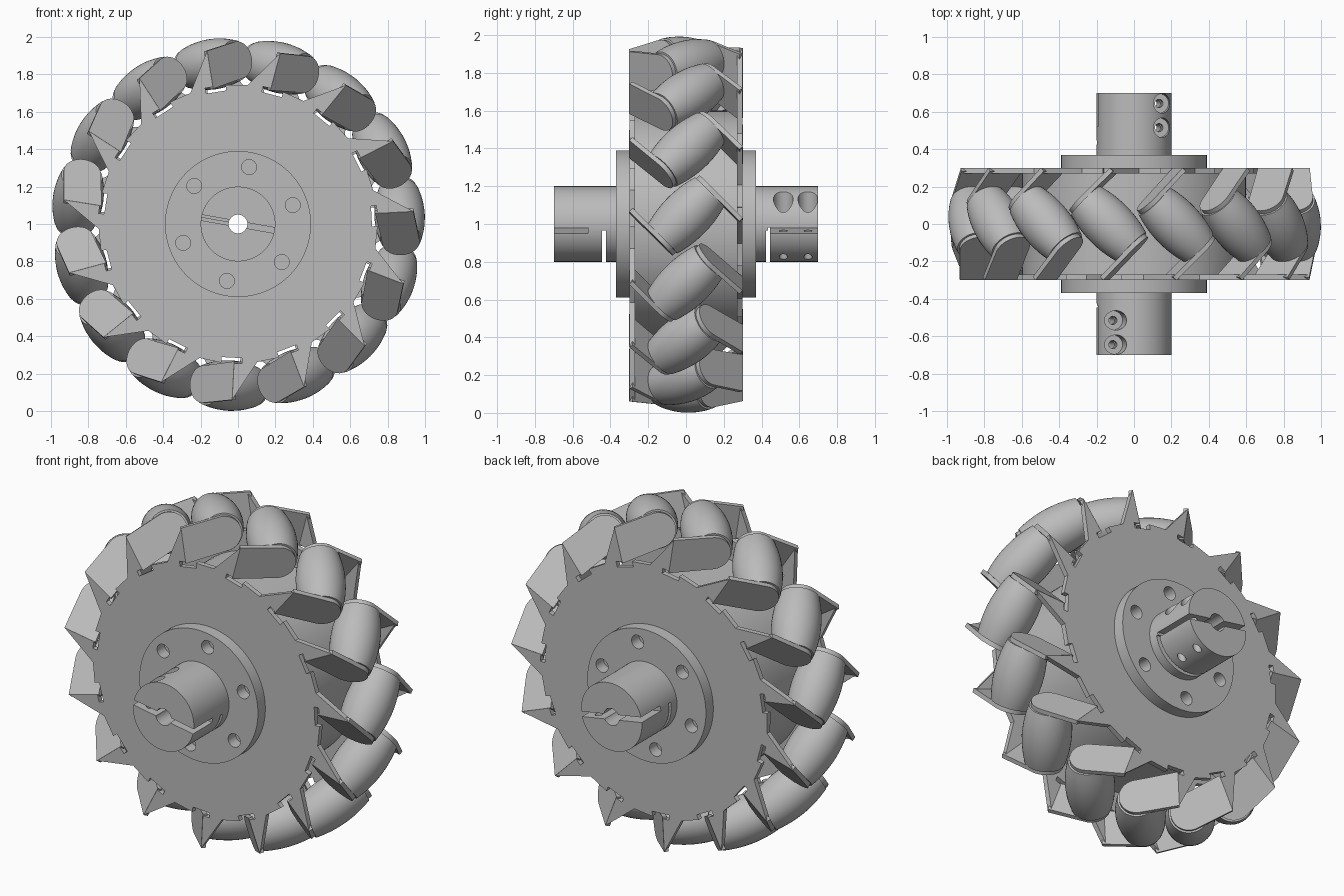
import bpy, bmesh
from math import sin, cos, pi, radians
from mathutils import Matrix, Vector

cube = bpy.data.objects.get("Cube")
if cube:
    bpy.data.objects.remove(cube)

grey = bpy.data.materials.new("plain_grey")
grey.use_nodes = True
colour = (0.5, 0.5, 0.5, 1)
grey.diffuse_color = colour
grey.node_tree.nodes["Principled BSDF"].inputs["Base Color"].default_value = colour

COUNT = 15
STEP = 2 * pi / COUNT
START = radians(3)
AXIS_R = 0.865          # distance of roller axes from the wheel axis
HALF = 0.175            # half length of a roller
CENTRE = Matrix.Translation((0, 0, 1))
FLIP = Matrix.Rotation(pi, 4, 'X')


def frame(a):
    """Wheel frame at angle a: local x radial, y tangent, z along the axle."""
    return CENTRE @ Matrix(((cos(a), -sin(a), 0, 0), (0, 0, 1, 0),
                            (sin(a), cos(a), 0, 0), (0, 0, 0, 1)))


def roller_frame(a):
    return frame(a) @ Matrix.Translation((AXIS_R, 0, 0)) @ Matrix.Rotation(-pi / 4, 4, 'X')


def finish(name, bm, smooth=True):
    bmesh.ops.recalc_face_normals(bm, faces=bm.faces)
    mesh = bpy.data.meshes.new(name)
    bm.to_mesh(mesh)
    bm.free()
    mesh.materials.append(grey)
    ob = bpy.data.objects.new(name, mesh)
    bpy.context.collection.objects.link(ob)
    if smooth:
        smooth_edges(ob)
    return ob


def activate(ob):
    bpy.ops.object.select_all(action='DESELECT')
    ob.select_set(True)
    bpy.context.view_layer.objects.active = ob


def smooth_edges(ob):
    activate(ob)
    bpy.ops.object.shade_smooth_by_angle(angle=radians(30))


def prism(bm, points, low, high, mat):
    """Extrude a flat outline along local z."""
    ends = [[bm.verts.new(mat @ Vector((x, y, z))) for x, y in points] for z in (low, high)]
    for ring in ends:
        bm.faces.new(ring)
    n = len(points)
    for i in range(n):
        j = (i + 1) % n
        bm.faces.new((ends[0][i], ends[0][j], ends[1][j], ends[1][i]))


def lathe(bm, profile, sides, mat, closed=False):
    """Turn a (radius, height) profile about local z."""
    rings = [[bm.verts.new(mat @ Vector((r * cos(2 * pi * i / sides), r * sin(2 * pi * i / sides), h)))
              for i in range(sides)] for r, h in profile]
    pairs = list(zip(rings, rings[1:]))
    if closed:
        pairs.append((rings[-1], rings[0]))
    else:
        bm.faces.new(rings[0])
        bm.faces.new(rings[-1])
    for a, b in pairs:
        for i in range(sides):
            j = (i + 1) % sides
            bm.faces.new((a[i], a[j], b[j], b[i]))


def box(bm, x0, x1, y0, y1, z0, z1, mat):
    prism(bm, [(x0, y0), (x1, y0), (x1, y1), (x0, y1)], z0, z1, mat)


def cut(target, name, bm):
    cutter = finish(name, bm, False)
    cutter.hide_render = True
    mod = target.modifiers.new(name, 'BOOLEAN')
    mod.operation, mod.solver, mod.object = 'DIFFERENCE', 'EXACT', cutter
    activate(target)
    bpy.ops.object.modifier_apply(modifier=name)
    bpy.data.objects.remove(cutter)


# Barrel rollers, set at 45 degrees
barrel = [(0.135 - 0.025 * (i / 6) ** 2, HALF * i / 6) for i in range(-6, 7)]
for k in range(COUNT):
    bm = bmesh.new()
    lathe(bm, barrel, 40, roller_frame(START + k * STEP))
    finish(f"roller_{k + 1}", bm)

# Toothed side plates and the bent tabs that carry the roller ends
outline = []
for k in range(COUNT):
    a = k * STEP
    tooth = [(0.745, -0.05), (0.715, -0.05), (0.715, 0.06), (0.745, 0.06),
             (0.745, 0.018), (0.94, 0.018),
             (0.745 * cos(radians(11)), 0.745 * sin(radians(11)))]
    outline += [(r * cos(a) - t * sin(a), r * sin(a) + t * cos(a)) for r, t in tooth]
tab = [(0.075, 0.225)]
tab += [(0.1 * cos(pi * i / 16), -0.1 * sin(pi * i / 16)) for i in range(17)]
tab += [(-0.13, 0.225)]

for side, turn in (("front", Matrix()), ("back", FLIP)):
    bm = bmesh.new()
    prism(bm, outline, -0.3, -0.27, frame(START) @ turn)
    plate = finish(f"{side}_side_plate", bm, False)
    bm = bmesh.new()
    lathe(bm, [(0.15, -1), (0.15, 1)], 48, frame(0))
    cut(plate, "plate_bore", bm)
    bm = bmesh.new()
    for k in range(COUNT):
        prism(bm, tab, -HALF - 0.025, -HALF, roller_frame(START + k * STEP) @ turn)
    finish(f"{side}_roller_tabs", bm)

# Drum, flanges and clamp hubs turned as one body
half = [(0.05, 0.7), (0.2, 0.7), (0.2, 0.37), (0.39, 0.37), (0.39, 0.27), (0.6, 0.27)]
bm = bmesh.new()
lathe(bm, half + [(r, -h) for r, h in reversed(half)], 96, frame(0), True)
hub = finish("drum_and_hubs", bm, False)

# Bolt holes in the flanges
bm = bmesh.new()
for k in range(6):
    a = radians(19 + 60 * k)
    for s in (-1, 1):
        hole = frame(0) @ Matrix.Translation((0.31 * cos(a), 0.31 * sin(a), s * 0.345))
        lathe(bm, [(0.04, -0.05), (0.04, 0.05)], 24, hole)
cut(hub, "bolt_holes", bm)

# Clamp slits, relief slots and screw holes, tilted about the axle
tilt = CENTRE @ Matrix.Rotation(radians(10), 4, 'Y')
long_slit, short_slit, relief, bores, screws = [bmesh.new() for _ in range(5)]
for turn in (Matrix(), Matrix.Rotation(pi, 4, 'Z')):
    m = tilt @ turn
    box(long_slit, -0.25, 0, -0.75, -0.435, -0.015, 0.015, m)
    box(short_slit, -0.01, 0.25, -0.75, -0.52, -0.015, 0.015, m)
    box(relief, -0.25, 0.25, -0.446, -0.424, -0.25, 0, m)
    for y in (-0.515, -0.645):
        p = m @ Matrix.Translation((-0.125, y, 0))
        lathe(bores, [(0.052, 0.06), (0.052, 0.3)], 28, p)
        lathe(screws, [(0.022, -0.3), (0.022, 0.3)], 20, p)
for name, cutter in (("long_slit", long_slit), ("short_slit", short_slit), ("relief", relief),
                     ("screw_bores", bores), ("screw_holes", screws)):
    cut(hub, name, cutter)
smooth_edges(hub)
